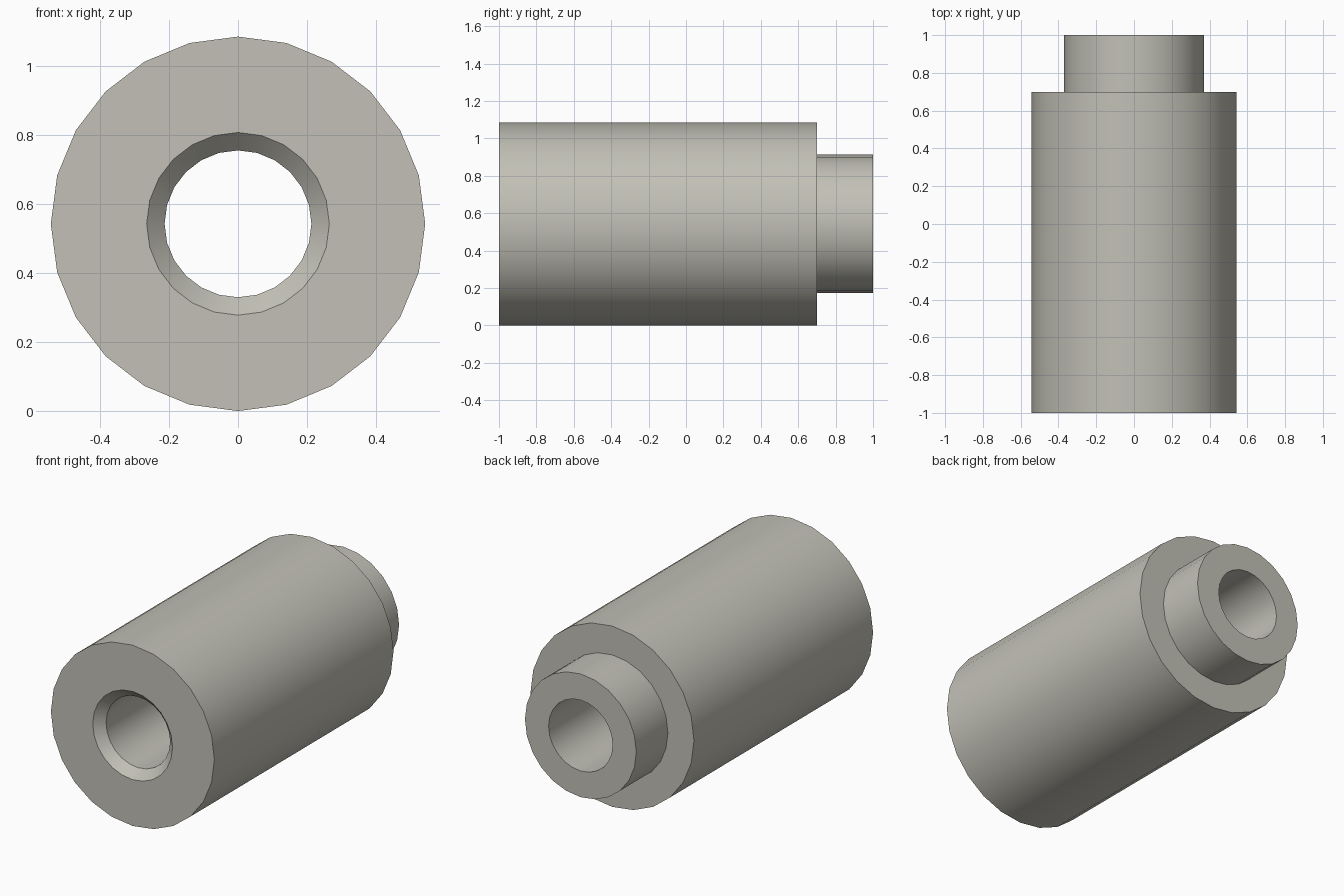
import bpy
import bmesh
from math import tau
from mathutils import Vector

cube = bpy.data.objects.get("Cube")
if cube:
    bpy.data.objects.remove(cube, do_unlink=True)

SIDES = 24
BODY_R, SPIGOT_R, BORE_R, SINK_R = 0.543, 0.37, 0.213, 0.265
FRONT, SHOULDER, BACK = -1.0, 0.7, 1.0
SINK_DEPTH = SINK_R - BORE_R

# Plain warm grey
grey = bpy.data.materials.new("warm_grey")
grey.use_nodes = True
colour = (0.54, 0.53, 0.47, 1)
grey.diffuse_color = colour
grey.node_tree.nodes["Principled BSDF"].inputs["Base Color"].default_value = colour

# Closed section (radius, y): countersunk front, stepped back, through bore
section = [
    (SINK_R, FRONT), (BODY_R, FRONT),
    (BODY_R, SHOULDER), (SPIGOT_R, SHOULDER),
    (SPIGOT_R, BACK), (BORE_R, BACK),
    (BORE_R, FRONT + SINK_DEPTH),
]

# Revolve the section around the long axis
bm = bmesh.new()
points = [bm.verts.new((r, y, BODY_R)) for r, y in section]
edges = [bm.edges.new((a, b)) for a, b in zip(points, points[1:] + points[:1])]
bmesh.ops.spin(bm, geom=points + edges, cent=Vector((0, 0, BODY_R)),
               axis=Vector((0, 1, 0)), angle=tau, steps=SIDES)
bmesh.ops.remove_doubles(bm, verts=bm.verts, dist=0.0001)
bmesh.ops.recalc_face_normals(bm, faces=bm.faces)

mesh = bpy.data.meshes.new("stepped_bushing")
bm.to_mesh(mesh)
bm.free()
mesh.materials.append(grey)

bushing = bpy.data.objects.new("stepped_bushing", mesh)
bpy.context.collection.objects.link(bushing)

# Smooth round walls, crisp rims
bpy.ops.object.select_all(action="DESELECT")
bushing.select_set(True)
bpy.context.view_layer.objects.active = bushing
bpy.ops.object.shade_smooth_by_angle()
